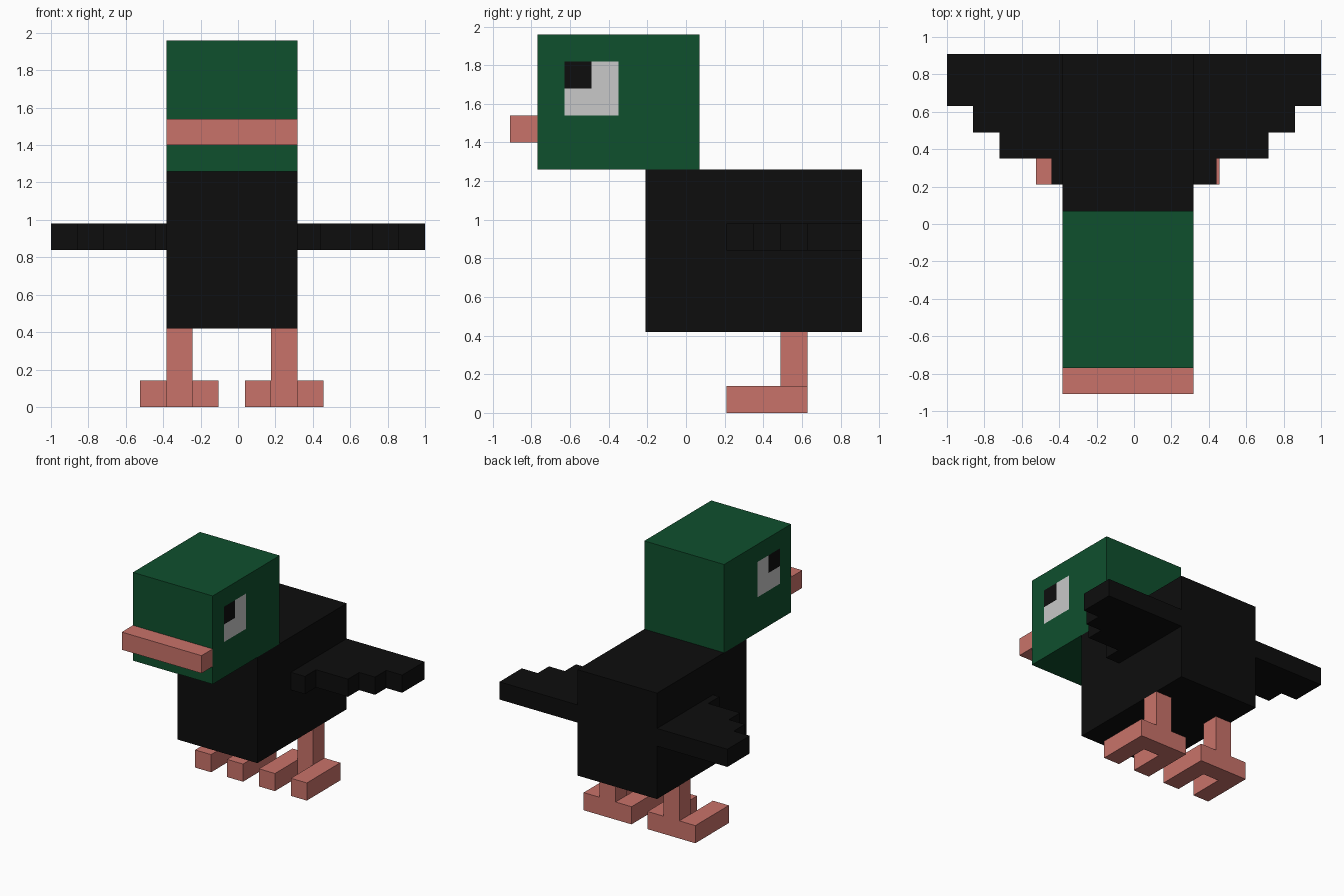
import bpy, bmesh
from mathutils import Vector

if "Cube" in bpy.data.objects:
    bpy.data.objects.remove(bpy.data.objects["Cube"])

U = 0.14                      # block size
X0, X1 = -0.383, 0.317        # body sides


def material(name, rgb):
    m = bpy.data.materials.new(name)
    m.diffuse_color = (*rgb, 1)
    m.use_nodes = True
    m.node_tree.nodes["Principled BSDF"].inputs["Base Color"].default_value = m.diffuse_color
    return m


GREEN = material("dark green", (0.0048, 0.08, 0.027))
BLACK = material("black", (0.004, 0.004, 0.004))
PINK = material("salmon pink", (0.584, 0.171, 0.144))
WHITE = material("eye white", (0.578, 0.578, 0.578))


def finish(bm, name, *mats):
    bmesh.ops.recalc_face_normals(bm, faces=bm.faces)
    me = bpy.data.meshes.new(name)
    bm.to_mesh(me)
    bm.free()
    for m in mats:
        me.materials.append(m)
    ob = bpy.data.objects.new(name, me)
    bpy.context.collection.objects.link(ob)
    return ob


def box_mesh(lo, hi):
    bm = bmesh.new()
    bmesh.ops.create_cube(bm, size=1)
    lo, hi = Vector(lo), Vector(hi)
    for v in bm.verts:
        v.co = (lo + hi) / 2 + v.co * (hi - lo)
    return bm


def box(name, lo, hi, mat):
    return finish(box_mesh(lo, hi), name, mat)


def prism(name, outline, z0, z1, mat):
    bm = bmesh.new()
    face = bm.faces.new([bm.verts.new((x, y, z0)) for x, y in outline])
    new = bmesh.ops.extrude_face_region(bm, geom=[face])["geom"]
    for v in new:
        if isinstance(v, bmesh.types.BMVert):
            v.co.z = z1
    return finish(bm, name, mat)


# Body and beak
box("body", (X0, -0.21, 0.42), (X1, 0.91, 1.26), BLACK)
box("beak", (X0, -0.91, 1.40), (X1, -0.77, 1.54), PINK)

# Head, cut along the eye edges so the eyes are faces of the head
bm = box_mesh((X0, -0.77, 1.26), (X1, 0.07, 1.96))
cuts = [((0, y, 0), (0, 1, 0)) for y in (-0.63, -0.49, -0.35)]
cuts += [((0, 0, z), (0, 0, 1)) for z in (1.54, 1.68, 1.82)]
for co, no in cuts:
    bmesh.ops.bisect_plane(bm, geom=bm.verts[:] + bm.edges[:] + bm.faces[:],
                           plane_co=co, plane_no=no)
for f in bm.faces:
    c = f.calc_center_median()
    if abs(f.normal.x) > 0.9 and -0.63 < c.y < -0.35 and 1.54 < c.z < 1.82:
        f.material_index = 2 if c.y < -0.49 and c.z > 1.68 else 1
finish(bm, "head", GREEN, WHITE, BLACK)

# Wings: stepped front edge, straight back edge
steps = [(0.44, 0.21), (0.72, 0.35), (0.86, 0.49), (1.0, 0.63)]
for side, s, root in (("left", -1, X0), ("right", 1, X1)):
    pts = [(root, 0.21)]
    for i, (x, y) in enumerate(steps):
        y_next = steps[i + 1][1] if i < 3 else 0.91
        pts += [(s * x, y), (s * x, y_next)]
    pts.append((root, 0.91))
    prism(side + "_wing", pts, 0.84, 0.98, BLACK)

# Legs and two-toed feet
for side, x in (("left", X0), ("right", X1 - U)):
    box(side + "_leg", (x, 0.49, U), (x + U, 0.63, 0.42), PINK)
    a, b, c, d = x - U, x, x + U, x + 2 * U
    prism(side + "_foot", [(a, 0.21), (b, 0.21), (b, 0.49), (c, 0.49),
                           (c, 0.21), (d, 0.21), (d, 0.63), (a, 0.63)],
          0, U, PINK)
